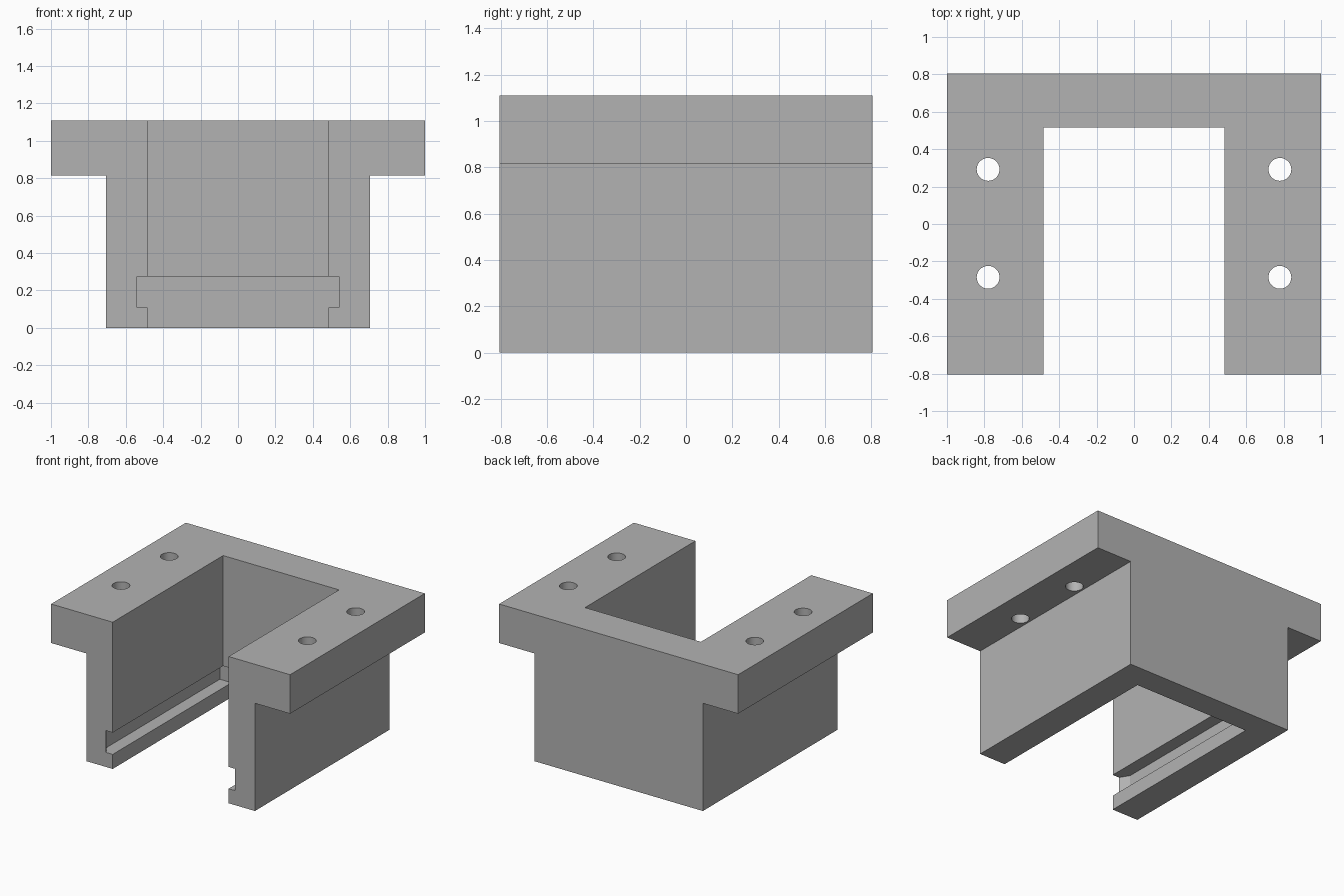
import bpy
import bmesh
from mathutils import Vector

old = bpy.data.objects.get("Cube")
if old:
    bpy.data.objects.remove(old, do_unlink=True)

grey = bpy.data.materials.new("plain grey")
grey.use_nodes = True
colour = (0.45, 0.45, 0.45, 1)
grey.diffuse_color = colour
grey.node_tree.nodes["Principled BSDF"].inputs["Base Color"].default_value = colour


def prism(name, points, direction):
    """Extrude a closed outline along a direction."""
    bm = bmesh.new()
    face = bm.faces.new([bm.verts.new(p) for p in points])
    made = bmesh.ops.extrude_face_region(bm, geom=[face])["geom"]
    verts = [v for v in made if isinstance(v, bmesh.types.BMVert)]
    bmesh.ops.translate(bm, verts=verts, vec=Vector(direction))
    bmesh.ops.recalc_face_normals(bm, faces=bm.faces)
    mesh = bpy.data.meshes.new(name)
    bm.to_mesh(mesh)
    bm.free()
    mesh.materials.append(grey)
    obj = bpy.data.objects.new(name, mesh)
    bpy.context.collection.objects.link(obj)
    return obj


def mirrored(half):
    """Complete a half outline across x = 0."""
    return half + [(-x, y) for x, y in reversed(half)]


def upright(name, half, low, high):
    return prism(name, [(x, y, low) for x, y in mirrored(half)], (0, 0, high - low))


# Flanged block
DEPTH = 0.805
TOP = 1.11
section = mirrored([(0.705, 0), (0.705, 0.815), (1, 0.815), (1, TOP)])
body = prism("flanged_bracket", [(x, -DEPTH, z) for x, z in section], (0, 2 * DEPTH, 0))

# Open well, deeper bottom slot, and side channel with flared entry
cutters = [
    upright("well_cutter", [(0.485, -1), (0.485, 0.515)], -0.2, 1.4),
    upright("slot_cutter", [(0.485, -1), (0.485, 0.615)], -0.2, 0.2),
    upright("channel_cutter",
            [(0.54, -1), (0.54, -DEPTH), (0.583, -0.735), (0.583, 0.615)], 0.11, 0.275),
]

# Screw holes in the flanges
for x in (-0.78, 0.78):
    for y in (-0.285, 0.292):
        bpy.ops.mesh.primitive_cylinder_add(vertices=48, radius=0.061, depth=0.6,
                                            location=(x, y, 0.96))
        hole = bpy.context.object
        hole.name = "hole_cutter"
        hole.data.materials.append(grey)
        cutters.append(hole)

for cutter in cutters:
    cutter.hide_render = True
    cut = body.modifiers.new(cutter.name, "BOOLEAN")
    cut.operation = "DIFFERENCE"
    cut.solver = "EXACT"
    cut.object = cutter

# Apply the cuts and discard the cutters
bpy.ops.object.select_all(action="DESELECT")
body.select_set(True)
bpy.context.view_layer.objects.active = body
for name in [m.name for m in body.modifiers]:
    bpy.ops.object.modifier_apply(modifier=name)
for cutter in cutters:
    bpy.data.objects.remove(cutter, do_unlink=True)
bpy.ops.object.shade_smooth_by_angle()
